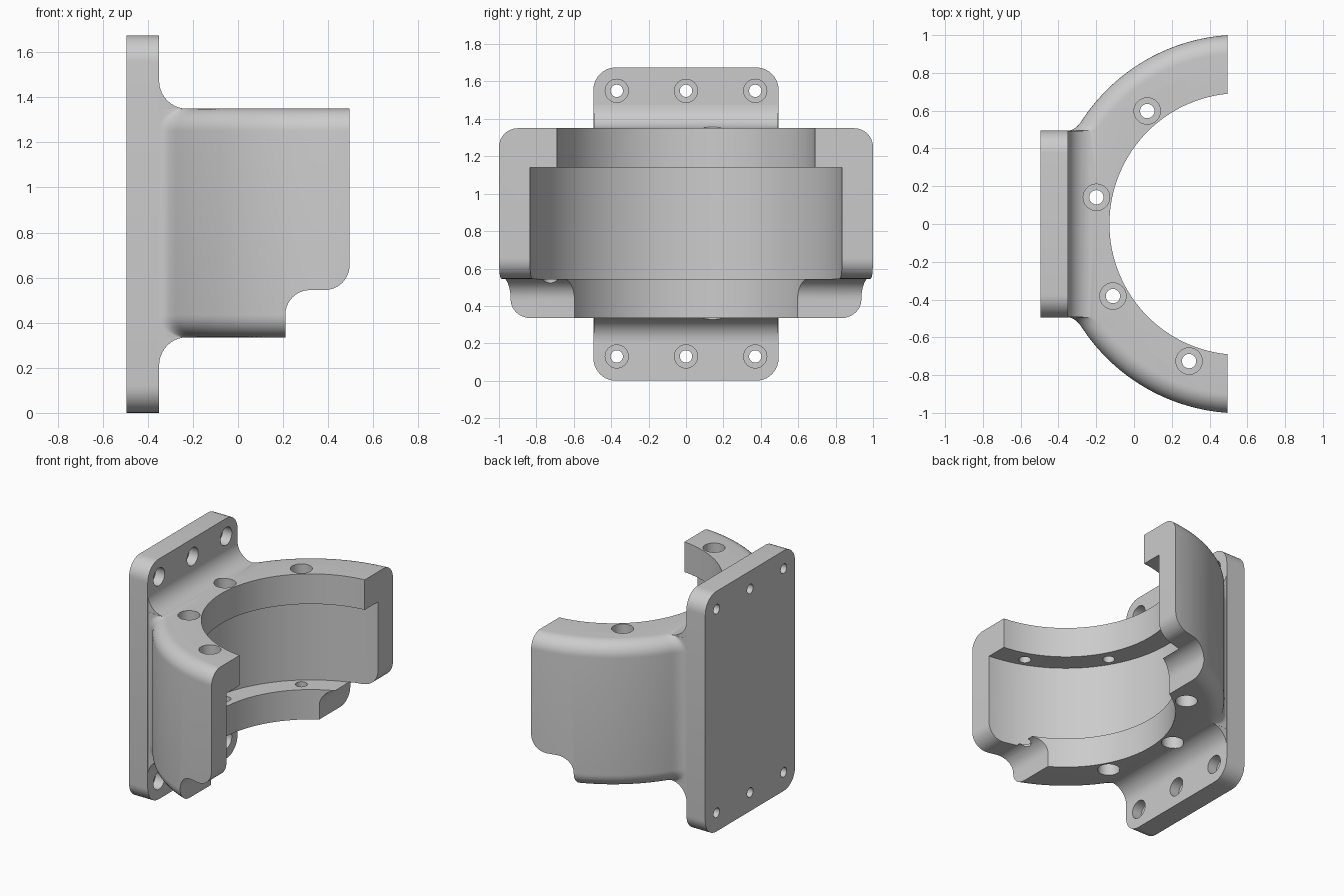
import bpy, bmesh
from math import sin, cos, pi, radians, asin, sqrt
from mathutils import Vector

cube = bpy.data.objects.get("Cube")
if cube:
    bpy.data.objects.remove(cube, do_unlink=True)

AXIS_X = 0.563                 # axis of the half ring
R_OUT, R_LIP, R_CAVITY = 1.002, 0.693, 0.838
Z_LOW, Z_HIGH = 0.335, 1.35    # ring bottom and top
Z_FLOOR, Z_CEIL = 0.545, 1.14  # cavity between the lips
X_BACK, X_FACE, X_END = -0.495, -0.35, 0.495
HALF_W, HEIGHT = 0.495, 1.675  # mounting plate
GAP = 0.001                    # keeps joined faces from coinciding

metal = bpy.data.materials.new("grey metal")
metal.use_nodes = True
metal.diffuse_color = (0.6, 0.6, 0.6, 1)
metal.node_tree.nodes["Principled BSDF"].inputs["Base Color"].default_value = (0.6, 0.6, 0.6, 1)


def finish(name, bm):
    bmesh.ops.recalc_face_normals(bm, faces=bm.faces)
    mesh = bpy.data.meshes.new(name)
    bm.to_mesh(mesh)
    bm.free()
    mesh.materials.append(metal)
    obj = bpy.data.objects.new(name, mesh)
    bpy.context.collection.objects.link(obj)
    return obj


def arc(cx, cy, r, start, end, steps=10):
    angles = [radians(start + (end - start) * i / steps) for i in range(steps + 1)]
    return [(cx + r * cos(a), cy + r * sin(a)) for a in angles]


def prism(name, points, axis, low, high):
    """Extrude a 2D outline along one axis."""
    place = {"x": lambda p: (low, p[0], p[1]),
             "y": lambda p: (p[0], low, p[1]),
             "z": lambda p: (p[0], p[1], low)}[axis]
    bm = bmesh.new()
    face = bm.faces.new([bm.verts.new(place(p)) for p in points])
    new = bmesh.ops.extrude_face_region(bm, geom=[face])["geom"]
    shift = Vector([(high - low) * (axis == a) for a in "xyz"])
    bmesh.ops.translate(bm, vec=shift, verts=[v for v in new if isinstance(v, bmesh.types.BMVert)])
    return finish(name, bm)


def disc(name, cx, cy, r, axis, low, high, steps=32):
    return prism(name, arc(cx, cy, r, 0, 360, steps)[:-1], axis, low, high)


def loft(name, layers):
    """Skin a stack of outlines, each a list of 3D points."""
    bm = bmesh.new()
    rows = [[bm.verts.new(p) for p in layer] for layer in layers]
    n = len(rows[0])
    for below, above in zip(rows, rows[1:]):
        for j in range(n):
            k = (j + 1) % n
            bm.faces.new((below[j], below[k], above[k], above[j]))
    bm.faces.new(rows[0])
    bm.faces.new(rows[-1])
    return finish(name, bm)


def body_outline(r, z):
    """Neck sides flowing through a concave blend into the ring of radius r."""
    half = HALF_W - GAP
    meet_x = AXIS_X - sqrt(r * r - half * half)
    join = pi - asin(half / r) - 0.07
    a = Vector((meet_x - 0.045, half))
    b = Vector((meet_x, half))
    c = Vector((AXIS_X + r * cos(join), r * sin(join)))
    side = [(-0.4, half)]
    side += [tuple(a * (1 - t) ** 2 + b * 2 * t * (1 - t) + c * t * t)
             for t in (i / 8 for i in range(8))]
    side += arc(AXIS_X, 0, r, join * 180 / pi, 85, 40)
    return [(x, y, z) for x, y in side] + [(x, -y, z) for x, y in reversed(side)]


def combine(target, tool, operation):
    mod = target.modifiers.new(operation, "BOOLEAN")
    mod.operation, mod.object, mod.solver = operation, tool, "EXACT"
    bpy.context.view_layer.objects.active = target
    bpy.ops.object.modifier_apply(modifier=mod.name)
    bpy.data.objects.remove(tool, do_unlink=True)


# Solid half ring and neck, with rounded upper and lower edges
edge = 0.1
rim = (arc(R_OUT - edge, Z_LOW + edge, edge, -90, 0)
       + arc(R_OUT - edge, Z_HIGH - edge, edge, 0, 90))
body = loft("bearing_bracket", [body_outline(r, z) for r, z in rim])

# Fillets between the plate face and the top and bottom of the ring
f = 0.125
for z, way in ((Z_LOW + GAP, -1), (Z_HIGH - GAP, 1)):
    curve = [(x, z + way * h) for x, h in arc(X_FACE + f, f, f, 180, 270)]
    profile = ([(X_FACE - 0.05, z - way * 0.1), (X_FACE - 0.05, z + way * f)]
               + curve + [(X_FACE + f, z - way * 0.1)])
    width = HALF_W - 2 * GAP
    combine(body, prism("fillet", profile, "y", -width, width), "UNION")

# Mounting plate with rounded corners
c = 0.12
outline = []
for i, (sy, z) in enumerate([(1, HEIGHT - c), (-1, HEIGHT - c), (-1, c), (1, c)]):
    outline += arc(sy * (HALF_W - c), z, c, 90 * i, 90 * i + 90)
combine(body, prism("mounting_plate", outline, "x", X_BACK, X_FACE), "UNION")

# Wider cavity, and the bore through both lips
combine(body, disc("cavity_cutter", AXIS_X, 0, R_CAVITY, "z", Z_FLOOR - 2 * GAP, Z_CEIL, 128), "DIFFERENCE")
combine(body, disc("bore_cutter", AXIS_X, 0, R_LIP, "z", 0, 2, 128), "DIFFERENCE")

# Open end: flat cut with a stepped, rounded lower corner
r = 0.11
step = ([(2, 2), (X_END, 2)] + arc(X_END - r, Z_FLOOR + r, r, 0, -90)
        + arc(0.21 + r, Z_FLOOR - r, r, 90, 180) + [(0.21, -1), (2, -1)])
combine(body, prism("end_cutter", step, "y", -1.5, 1.5), "DIFFERENCE")

# Counterbored plate holes
for z in (0.13, 1.55):
    for y in (-0.37, 0, 0.37):
        combine(body, disc("counterbore", y, z, 0.062, "x", X_FACE - 0.07, X_FACE + 0.1), "DIFFERENCE")
        combine(body, disc("hole", y, z, 0.033, "x", -0.7, -0.2), "DIFFERENCE")

# Counterbored holes through both lips; the last misses the shorter lower lip
for i in range(4):
    a = radians(129.5 + 40 * i)
    x, y = AXIS_X + 0.775 * cos(a), 0.775 * sin(a)
    combine(body, disc("counterbore", x, y, 0.07, "z", Z_HIGH - 0.1, Z_HIGH + 0.15), "DIFFERENCE")
    if i < 3:
        combine(body, disc("counterbore", x, y, 0.07, "z", Z_LOW - 0.15, Z_LOW + 0.1), "DIFFERENCE")
    combine(body, disc("hole", x, y, 0.038, "z", Z_LOW - 0.2, Z_HIGH + 0.2), "DIFFERENCE")

# One material, smooth curves with sharp edges
body.data.materials.clear()
body.data.materials.append(metal)
for p in body.data.polygons:
    p.material_index = 0
bpy.ops.object.select_all(action="DESELECT")
body.select_set(True)
bpy.context.view_layer.objects.active = body
bpy.ops.object.shade_smooth_by_angle(angle=radians(30))
